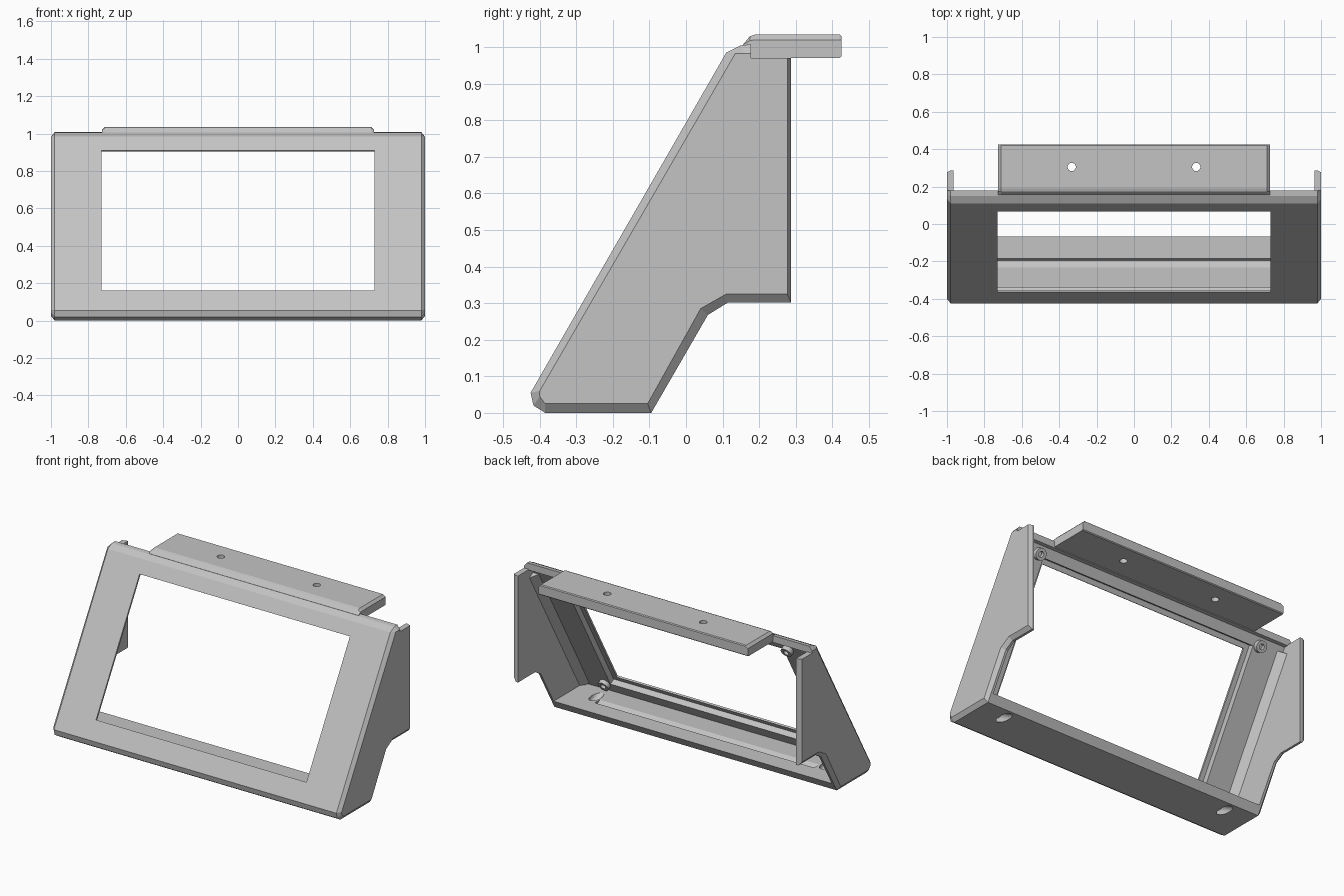
import bpy, bmesh, math
from mathutils import Matrix, Vector

cube = bpy.data.objects.get("Cube")
if cube:
    bpy.data.objects.remove(cube, do_unlink=True)

GREY = (0.55, 0.55, 0.55, 1)
mat = bpy.data.materials.new("plain grey")
mat.use_nodes = True
mat.diffuse_color = GREY
mat.node_tree.nodes["Principled BSDF"].inputs["Base Color"].default_value = GREY

# Tilted panel frame: local x across, y up the slope, z outward
SLOPE = math.atan2(0.93, 0.535)
PANEL = Matrix.Translation((0, -0.149, 0.535)) @ Matrix.Rotation(SLOPE, 4, 'X')


def finish(name, bm):
    bmesh.ops.recalc_face_normals(bm, faces=bm.faces)
    mesh = bpy.data.meshes.new(name)
    bm.to_mesh(mesh)
    bm.free()
    mesh.materials.append(mat)
    obj = bpy.data.objects.new(name, mesh)
    bpy.context.collection.objects.link(obj)
    return obj


def loft(name, sections):
    """Join (x, [(y, z), ...]) sections along x and cap the ends."""
    bm = bmesh.new()
    rings = [[bm.verts.new((x, y, z)) for y, z in pts] for x, pts in sections]
    n = len(rings[0])
    for a, b in zip(rings, rings[1:]):
        for i in range(n):
            j = (i + 1) % n
            if a[i].co != a[j].co or b[i].co != b[j].co:
                bm.faces.new((a[i], a[j], b[j], b[i]))
    bm.faces.new(rings[0])
    bm.faces.new(rings[-1])
    return finish(name, bm)


def box(name, size, centre, frame):
    bm = bmesh.new()
    bmesh.ops.create_cube(bm, size=1, matrix=frame @ Matrix.Translation(centre) @ Matrix.Diagonal((*size, 1)))
    return finish(name, bm)


def rod(name, radius, top, bottom, x, y, frame=Matrix()):
    bm = bmesh.new()
    place = frame @ Matrix.Translation((x, y, (top + bottom) / 2))
    bmesh.ops.create_cone(bm, cap_ends=True, segments=32, radius1=radius, radius2=radius,
                          depth=top - bottom, matrix=place)
    return finish(name, bm)


def cut(obj, cutters):
    """Subtract the cutters and bake the result."""
    for c in cutters:
        mod = obj.modifiers.new("cut", 'BOOLEAN')
        mod.operation, mod.solver, mod.object = 'DIFFERENCE', 'EXACT', c
    graph = bpy.context.evaluated_depsgraph_get()
    baked = bpy.data.meshes.new_from_object(obj.evaluated_get(graph))
    obj.modifiers.clear()
    obj.data = baked
    for c in cutters:
        bpy.data.objects.remove(c, do_unlink=True)


# Front panel, floor and top lip as one bent section
front = [(0.178, 1.008), (0.15, 1.005), (0.11, 0.985), (-0.425, 0.055), (-0.417, 0.02), (-0.385, 0)]
section = front + [(-0.095, 0), (-0.066, 0.05), (-0.37, 0.05), (0.153, 0.965), (0.178, 0.965)]
shell = loft("front_panel_and_floor", [(-0.965, section), (0.965, section)])
POST_X, POST_Y = 0.8, 0.473
cut(shell, [box("window_cutter", (1.46, 0.865, 0.2), (0, 0, 0), PANEL),
            box("recess_cutter", (1.52, 0.925, 0.2), (0, 0, -0.112), PANEL)]
    + [rod("access_cutter", 0.03, -0.08, -0.5, sx * POST_X, -POST_Y, PANEL) for sx in (-1, 1)])

# Side plates with a chamfered outer rim
rim = [(-0.385, 0), (-0.095, 0), (0.06, 0.268), (0.115, 0.302), (0.287, 0.302), (0.287, 0.97),
       (0.178, 0.97), (0.178, 1.008), (0.15, 1.005), (0.11, 0.985), (-0.425, 0.055), (-0.417, 0.02)]
face = [(-0.385, 0.025), (-0.105, 0.025), (0.04, 0.285), (0.11, 0.325), (0.277, 0.325), (0.277, 0.97),
        (0.178, 0.97), (0.178, 0.983), (0.16, 0.983), (0.135, 0.983), (-0.4, 0.06), (-0.4, 0.045)]
for side, s in (("left", 1), ("right", -1)):
    loft(side + "_side_plate", [(s * 0.965, rim), (s * 0.98, rim), (s * 1.0, face)])
    # Inner corner strip between panel and side plate
    bm = bmesh.new()
    ends = [[bm.verts.new(PANEL @ Vector((s * x, y, z))) for x, z in
             ((0.965, -0.049), (0.925, -0.049), (0.965, -0.09))] for y in (-0.52, 0.49)]
    for i in range(3):
        j = (i + 1) % 3
        bm.faces.new((ends[0][i], ends[0][j], ends[1][j], ends[1][i]))
    for e in ends:
        bm.faces.new(e)
    finish(side + "_corner_strip", bm)
    # Screw posts behind the panel corners
    for level, v in (("upper", 1), ("lower", -1)):
        post = rod(f"{side}_{level}_screw_post", 0.035, -0.045, -0.075, s * POST_X, v * POST_Y, PANEL)
        cut(post, [rod("screw_cutter", 0.017, -0.051, -0.1, s * POST_X, v * POST_Y, PANEL)])

# Mounting tab with softened upper ends and two screw holes
low = [(0.17, 0.97), (0.42, 0.97), (0.425, 0.975), (0.425, 1.02), (0.42, 1.02), (0.19, 1.02), (0.175, 1.018), (0.155, 1.006)]
full = low[:3] + [(0.425, 1.03), (0.42, 1.035), (0.19, 1.035), (0.175, 1.03), (0.155, 1.006)]
tab = loft("mounting_tab", [(-0.727, low), (-0.712, full), (0.712, full), (0.727, low)])
cut(tab, [rod("hole_cutter", 0.022, 1.1, 0.9, x, 0.305) for x in (-0.333, 0.333)])
